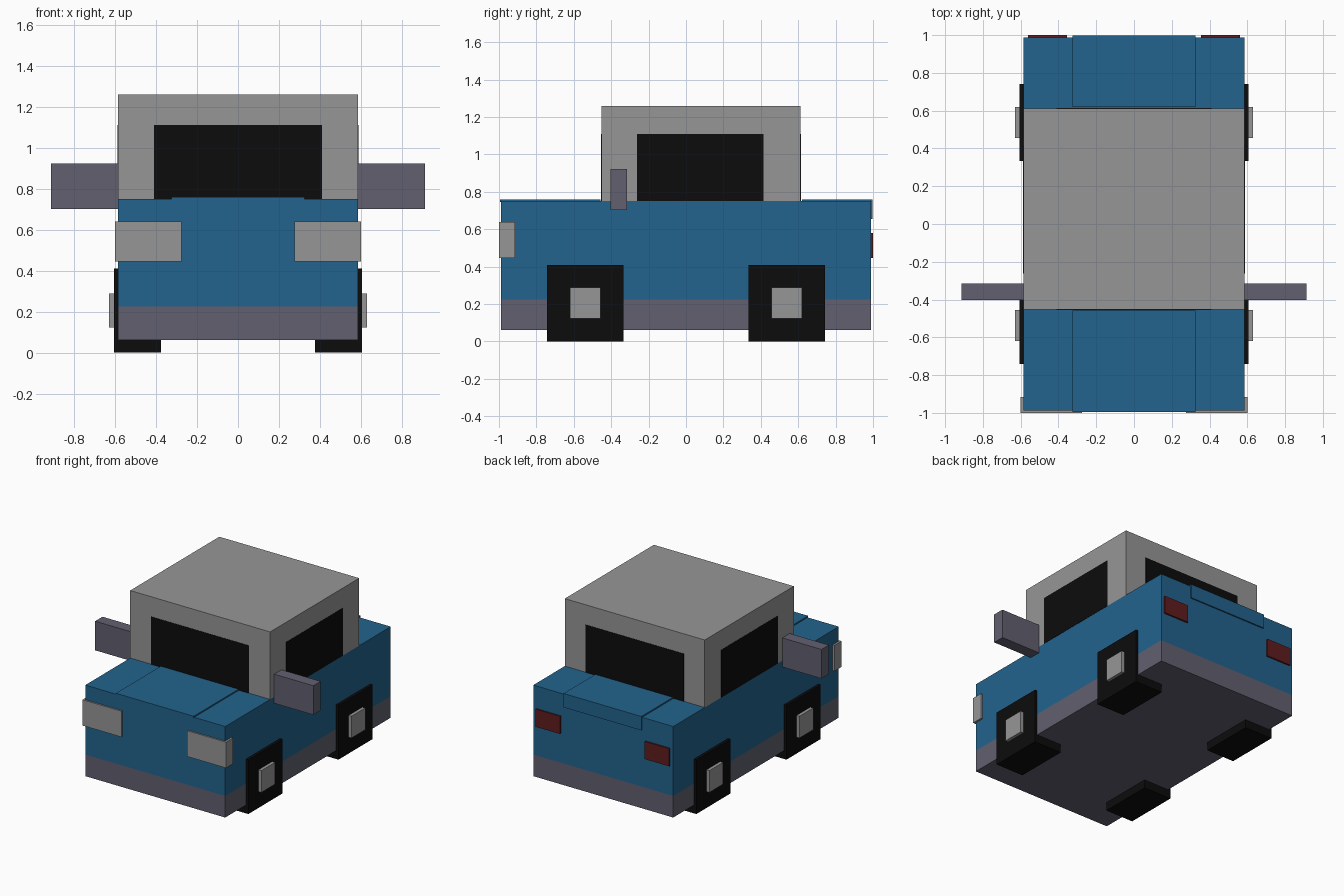
import bpy, bmesh

if "Cube" in bpy.data.objects:
    bpy.data.objects.remove(bpy.data.objects["Cube"])


def material(name, r, g, b):
    m = bpy.data.materials.new(name)
    m.diffuse_color = (r, g, b, 1)
    m.use_nodes = True
    m.node_tree.nodes["Principled BSDF"].inputs["Base Color"].default_value = m.diffuse_color
    return m


BLUE = material("blue paint", 0.016, 0.125, 0.266)
GREY = material("light grey", 0.305, 0.305, 0.305)
TRIM = material("purple grey trim", 0.122, 0.117, 0.162)
BLACK = material("black", 0.0037, 0.0037, 0.0037)
RED = material("dark red", 0.117, 0.0116, 0.013)


def box(name, x, y, z, mat):
    """Axis-aligned box from (min, max) ranges."""
    bm = bmesh.new()
    bmesh.ops.create_cube(bm, size=1)
    for v in bm.verts:
        v.co = [r[1] if c > 0 else r[0] for c, r in zip(v.co, (x, y, z))]
    me = bpy.data.meshes.new(name)
    bm.to_mesh(me)
    bm.free()
    me.materials.append(mat)
    ob = bpy.data.objects.new(name, me)
    bpy.context.collection.objects.link(ob)
    return ob


def pair(name, x, y, z, mat):
    """Box on the right side plus its mirror on the left."""
    box(name + "_right", x, y, z, mat)
    box(name + "_left", (-x[1], -x[0]), y, z, mat)


W = 0.585  # half width of body and cabin

# Body, cut at the sill line; everything below is trim coloured
body = box("body", (-W, W), (-0.988, 0.988), (0.062, 0.75), BLUE)
body.data.materials.append(TRIM)
bm = bmesh.new()
bm.from_mesh(body.data)
bmesh.ops.bisect_plane(bm, geom=bm.verts[:] + bm.edges[:] + bm.faces[:],
                       plane_co=(0, 0, 0.225), plane_no=(0, 0, 1))
for f in bm.faces:
    f.material_index = 1 if f.calc_center_median().z < 0.225 else 0
bm.to_mesh(body.data)
bm.free()

# Cabin with window plates
box("cabin", (-W, W), (-0.452, 0.612), (0.75, 1.26), GREY)
T = 0.002
glass_z = (0.75, 1.11)
box("windscreen", (-0.41, 0.41), (-0.452 - T, -0.45), glass_z, BLACK)
box("rear_window", (-0.41, 0.41), (0.61, 0.612 + T), glass_z, BLACK)
pair("side_window", (W - T, W + T), (-0.262, 0.415), glass_z, BLACK)

# Bonnet and boot lid panels
box("bonnet", (-0.325, 0.325), (-0.994, -0.458), (0.745, 0.76), BLUE)
box("boot_lid", (-0.325, 0.325), (0.62, 0.998), (0.655, 0.76), BLUE)

# Lights and mirrors
pair("headlight", (0.275, 0.6), (-1.0, -0.915), (0.445, 0.64), GREY)
pair("tail_light", (0.355, 0.56), (0.98, 1.0), (0.447, 0.58), RED)
pair("door_mirror", (0.58, 0.912), (-0.403, -0.315), (0.702, 0.922), TRIM)

# Square wheels with hub caps
for label, c in (("front", -0.538), ("rear", 0.538)):
    pair(label + "_wheel", (0.375, 0.606), (c - 0.204, c + 0.204), (0, 0.41), BLACK)
    pair(label + "_hub_cap", (0.59, 0.63), (c - 0.082, c + 0.082), (0.123, 0.288), GREY)
